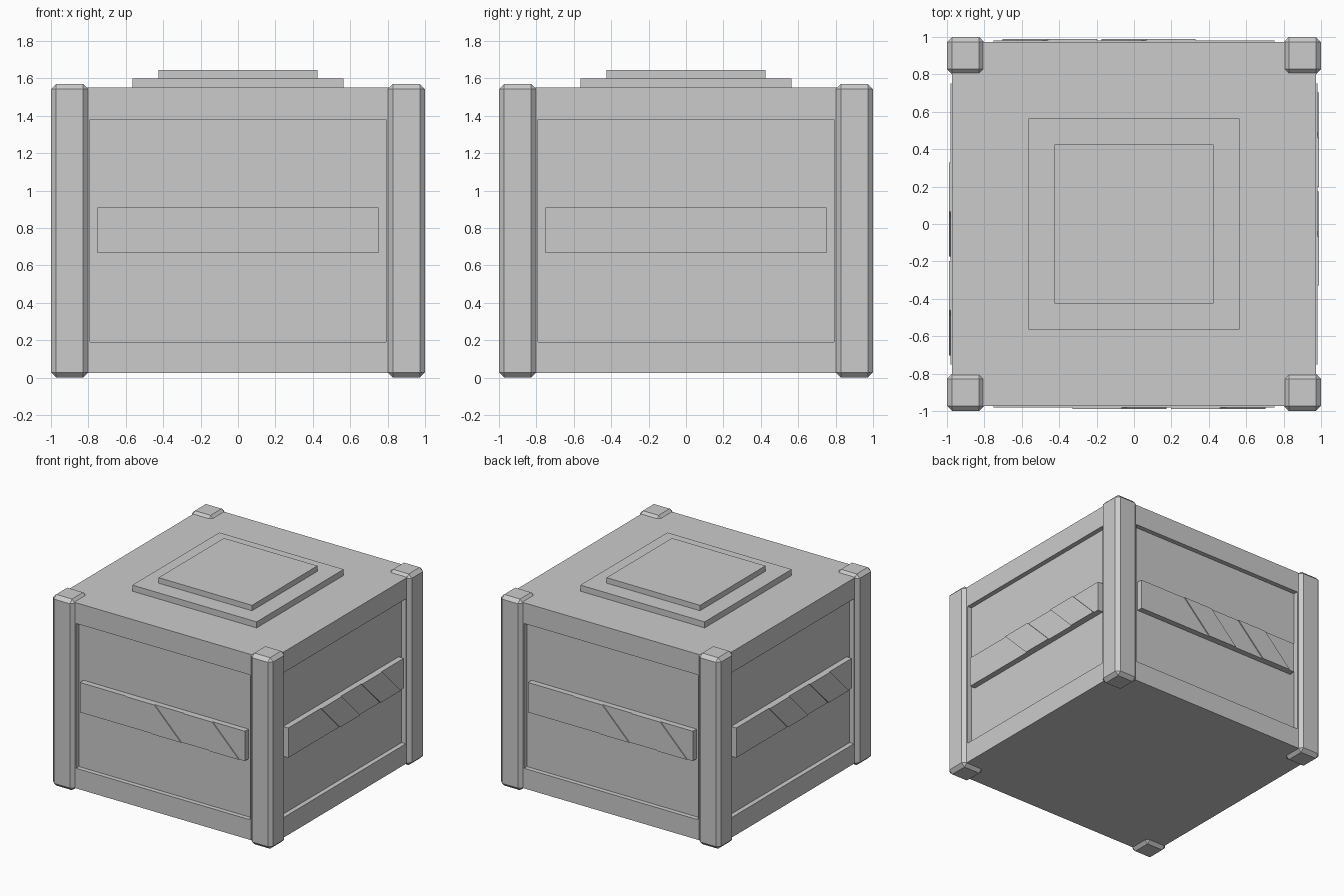
import bpy, bmesh
from math import pi
from mathutils import Matrix

if "Cube" in bpy.data.objects:
    bpy.data.objects.remove(bpy.data.objects["Cube"])


def finish(name, bm):
    bmesh.ops.recalc_face_normals(bm, faces=bm.faces)
    me = bpy.data.meshes.new(name)
    bm.to_mesh(me)
    bm.free()
    ob = bpy.data.objects.new(name, me)
    bpy.context.collection.objects.link(ob)
    return ob


def box(name, lo, hi, bevel=0.0):
    bm = bmesh.new()
    bmesh.ops.create_cube(bm, size=1)
    for v in bm.verts:
        for i in range(3):
            v.co[i] = hi[i] if v.co[i] > 0 else lo[i]
    if bevel:
        bmesh.ops.bevel(bm, geom=bm.edges[:], offset=bevel, segments=1,
                        affect='EDGES', profile=0.5)
    return finish(name, bm)


def front_prism(name, outline, y0, y1):
    """Extrude an (x, z) outline from y0 to y1."""
    bm = bmesh.new()
    face = bm.faces.new([bm.verts.new((x, y0, z)) for x, z in outline])
    ext = bmesh.ops.extrude_face_region(bm, geom=[face])
    for v in ext['geom']:
        if isinstance(v, bmesh.types.BMVert):
            v.co.y = y1
    return finish(name, bm)


B = 0.973                      # body half width
PANEL = 0.935                  # recessed panel plane
Z0, Z1 = 0.025, 1.55           # body bottom and top
P0, P1, PX = 0.19, 1.38, 0.79  # panel opening

# Body with a recessed panel on each side
bm = bmesh.new()
for i in range(4):
    outer = [bm.verts.new((x, -B, z)) for x, z in ((-B, Z0), (B, Z0), (B, Z1), (-B, Z1))]
    rim = [(-PX, P0), (PX, P0), (PX, P1), (-PX, P1)]
    edge = [bm.verts.new((x, -B, z)) for x, z in rim]
    deep = [bm.verts.new((x, -PANEL, z)) for x, z in rim]
    for a, b in ((outer, edge), (edge, deep)):
        for k in range(4):
            n = (k + 1) % 4
            bm.faces.new((a[k], a[n], b[n], b[k]))
    bm.faces.new(deep)
    bmesh.ops.rotate(bm, verts=bm.verts, cent=(0, 0, 0), matrix=Matrix.Rotation(pi / 2, 3, 'Z'))
bmesh.ops.remove_doubles(bm, verts=bm.verts, dist=1e-4)
bmesh.ops.holes_fill(bm, edges=[e for e in bm.edges if e.is_boundary], sides=4)
finish("crate_body", bm)

# Chamfered corner posts
for i, (sx, sy) in enumerate(((-1, -1), (1, -1), (1, 1), (-1, 1))):
    xs, ys = sorted((sx, sx * 0.8)), sorted((sy, sy * 0.8))
    box(f"corner_post_{i + 1}", (xs[0], ys[0], 0), (xs[1], ys[1], 1.57), 0.028)

# Stepped lid plates
box("lid_plate_lower", (-0.565, -0.565, Z1 - 0.01), (0.565, 0.565, 1.60))
box("lid_plate_upper", (-0.425, -0.425, 1.59), (0.425, 0.425, 1.645))

# Label band and two slanted stripes, repeated on all four sides
L0, L1, SLANT = 0.665, 0.91, 0.243
for i, side in enumerate(("front", "right", "back", "left")):
    parts = [box(f"{side}_band", (-0.75, -0.982, L0), (0.75, -PANEL + 0.01, L1))]
    for k, x in enumerate((-0.33, 0.197)):
        w = 0.262
        outline = [(x, L1), (x + w, L1), (x + w + SLANT, L0), (x + SLANT, L0)]
        parts.append(front_prism(f"{side}_stripe_{k + 1}", outline, -0.99, -0.975))
    for ob in parts:
        ob.data.transform(Matrix.Rotation(i * pi / 2, 4, 'Z'))
